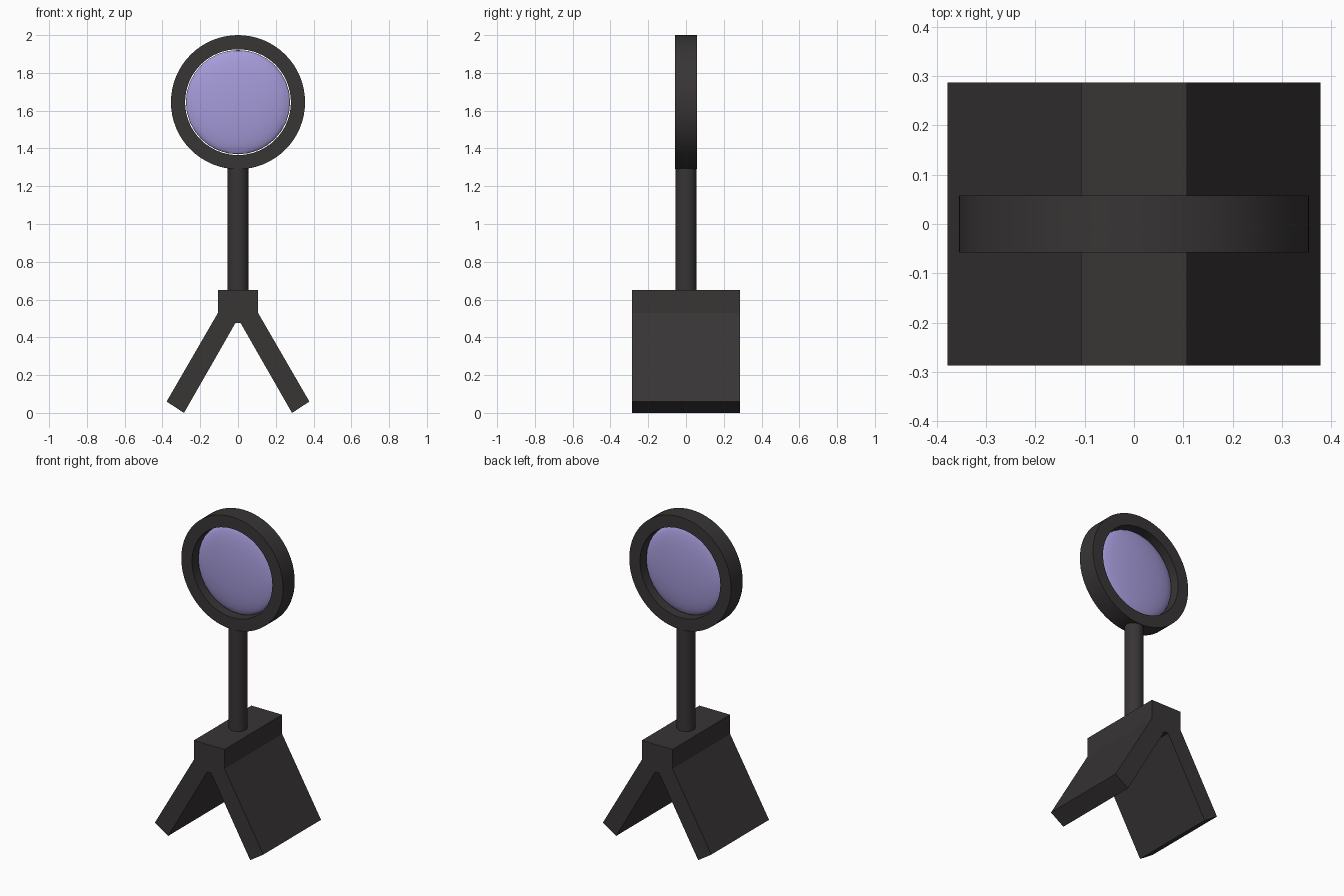
import bpy, bmesh
from math import cos, sin, pi, radians

if "Cube" in bpy.data.objects:
    bpy.data.objects.remove(bpy.data.objects["Cube"])


def material(name, rgb):
    m = bpy.data.materials.new(name)
    m.diffuse_color = (*rgb, 1)
    m.use_nodes = True
    m.node_tree.nodes["Principled BSDF"].inputs["Base Color"].default_value = m.diffuse_color
    return m


DARK = material("dark_frame", (0.04, 0.035, 0.036))
GLASS = material("violet_glass", (0.38, 0.33, 0.70))


def finish(ob, name, mat, smooth=True):
    ob.name = name
    ob.data.materials.append(mat)
    if smooth:
        bpy.ops.object.select_all(action='DESELECT')
        ob.select_set(True)
        bpy.context.view_layer.objects.active = ob
        bpy.ops.object.shade_smooth_by_angle(angle=radians(30))


def mesh_object(bm, name, mat, smooth=True):
    bmesh.ops.recalc_face_normals(bm, faces=bm.faces)
    me = bpy.data.meshes.new(name)
    bm.to_mesh(me)
    bm.free()
    ob = bpy.data.objects.new(name, me)
    bpy.context.collection.objects.link(ob)
    finish(ob, name, mat, smooth)


CZ = 1.645

# Splayed stand: mirrored half outline extruded along y
half = [(0.107, 0.65), (0.107, 0.528), (0.378, 0.06), (0.286, 0.0), (0.014, 0.475)]
outline = half + [(-x, z) for x, z in reversed(half)]
bm = bmesh.new()
face = bm.faces.new([bm.verts.new((x, -0.287, z)) for x, z in outline])
ext = bmesh.ops.extrude_face_region(bm, geom=[face])
bmesh.ops.translate(bm, vec=(0, 0.574, 0),
                    verts=[v for v in ext['geom'] if isinstance(v, bmesh.types.BMVert)])
mesh_object(bm, "stand", DARK, smooth=False)

# Round stem
bpy.ops.mesh.primitive_cylinder_add(vertices=32, radius=0.055, depth=0.66,
                                    location=(0, 0, 0.97))
finish(bpy.context.object, "stem", DARK)

# Ring frame: rectangular section swept round the y axis
N = 64
section = [(0.355, -0.058), (0.355, 0.058), (0.28, 0.058), (0.28, -0.058)]
bm = bmesh.new()
loops = [[bm.verts.new((r * cos(2 * pi * i / N), y, CZ + r * sin(2 * pi * i / N)))
          for r, y in section] for i in range(N)]
for i in range(N):
    a, b = loops[i], loops[(i + 1) % N]
    for j in range(4):
        k = (j + 1) % 4
        bm.faces.new((a[j], a[k], b[k], b[j]))
mesh_object(bm, "ring_frame", DARK)

# Flattened sphere lens
bpy.ops.mesh.primitive_uv_sphere_add(segments=32, ring_count=16, radius=1,
                                     location=(0, 0, CZ))
lens = bpy.context.object
lens.scale = (0.276, 0.045, 0.276)
bpy.ops.object.transform_apply(location=False, rotation=False, scale=True)
finish(lens, "lens", GLASS)
